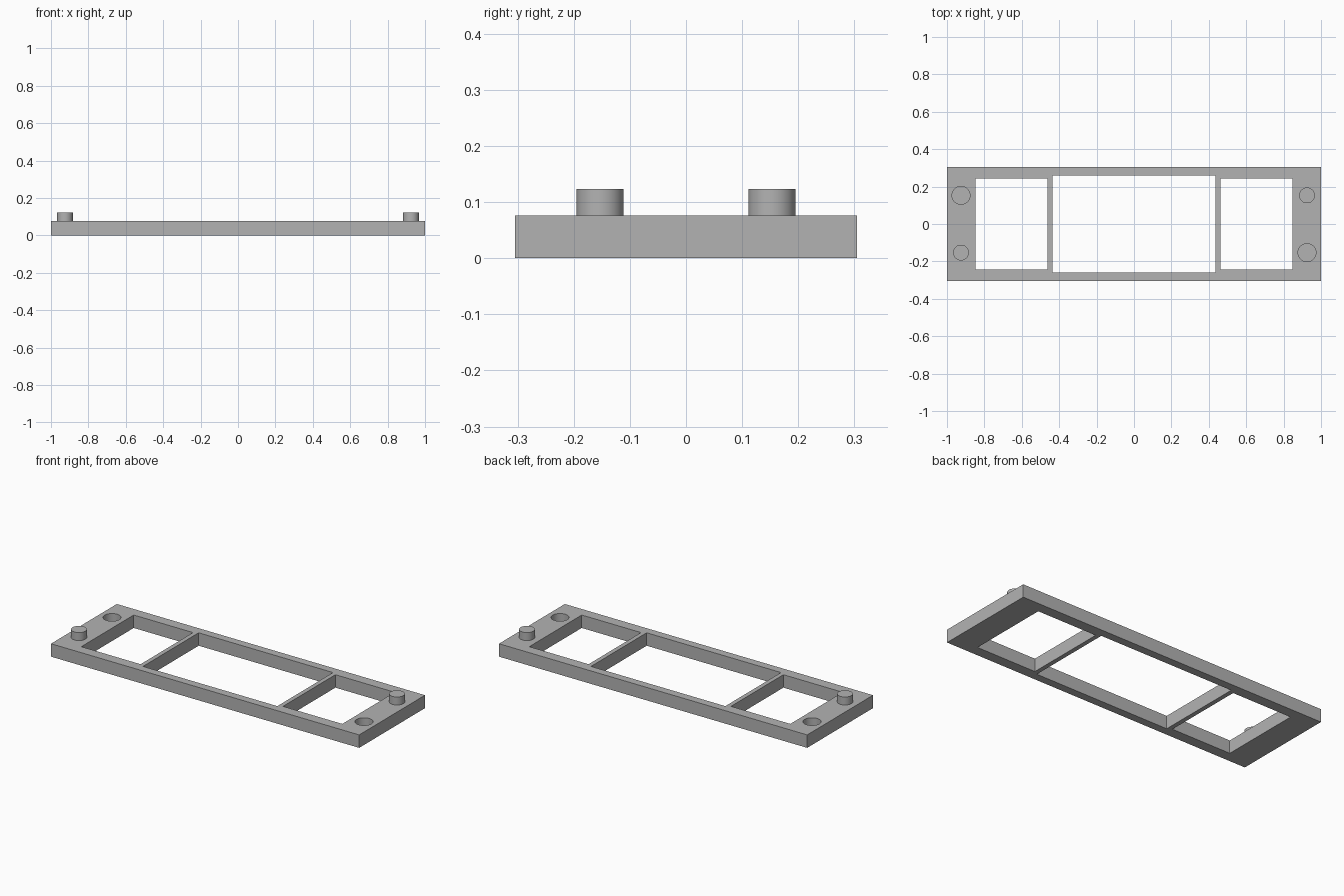
import bpy

if "Cube" in bpy.data.objects:
    bpy.data.objects.remove(bpy.data.objects["Cube"], do_unlink=True)

grey = bpy.data.materials.new("plain grey")
grey.use_nodes = True
colour = (0.45, 0.45, 0.45, 1)
grey.diffuse_color = colour
grey.node_tree.nodes["Principled BSDF"].inputs["Base Color"].default_value = colour

HEIGHT = 0.076
PEG_TOP = 0.123
HOLE_FLOOR = 0.02
POST_X, POST_Y = 0.925, 0.153


def box(name, x0, x1, half_y, z0, z1):
    """Box spanning the given x and z ranges, centred on y = 0."""
    bpy.ops.mesh.primitive_cube_add(size=1, location=((x0 + x1) / 2, 0, (z0 + z1) / 2))
    ob = bpy.context.object
    ob.name = name
    ob.scale = (x1 - x0, 2 * half_y, z1 - z0)
    bpy.ops.object.transform_apply(location=True, rotation=False, scale=True)
    ob.data.materials.append(grey)
    return ob


def cylinder(name, x, y, radius, z0, z1):
    """Upright cylinder between two heights."""
    bpy.ops.mesh.primitive_cylinder_add(vertices=48, radius=radius, depth=z1 - z0,
                                        location=(x, y, (z0 + z1) / 2))
    ob = bpy.context.object
    ob.name = name
    ob.data.materials.append(grey)
    bpy.ops.object.shade_smooth_by_angle()
    return ob


def cut(target, cutter):
    """Subtract the cutter from the target and discard it."""
    cutter.hide_render = True
    mod = target.modifiers.new("cut", "BOOLEAN")
    mod.operation = "DIFFERENCE"
    mod.solver = "EXACT"
    mod.object = cutter
    bpy.context.view_layer.objects.active = target
    bpy.ops.object.modifier_apply(modifier=mod.name)
    bpy.data.objects.remove(cutter, do_unlink=True)


# Frame with one wide window and two smaller end windows
frame = box("frame", -1, 1, 0.305, 0, HEIGHT)
for x0, x1, half_y in ((-0.436, 0.436, 0.258), (-0.847, -0.462, 0.243), (0.462, 0.847, 0.243)):
    cut(frame, box("window_cutter", x0, x1, half_y, -0.1, 0.2))

# Each end has a raised peg and a blind socket, diagonally opposed
for side, end in ((-1, "right"), (1, "left")):
    x, y = side * POST_X, side * POST_Y
    cut(frame, cylinder("socket_cutter", x, -y, 0.048, HOLE_FLOOR, 0.2))
    cylinder(end + "_peg", x, y, 0.042, HEIGHT - 0.01, PEG_TOP)

# Smooth socket walls, flat everywhere else
bpy.ops.object.select_all(action="DESELECT")
frame.select_set(True)
bpy.context.view_layer.objects.active = frame
bpy.ops.object.shade_smooth_by_angle()
